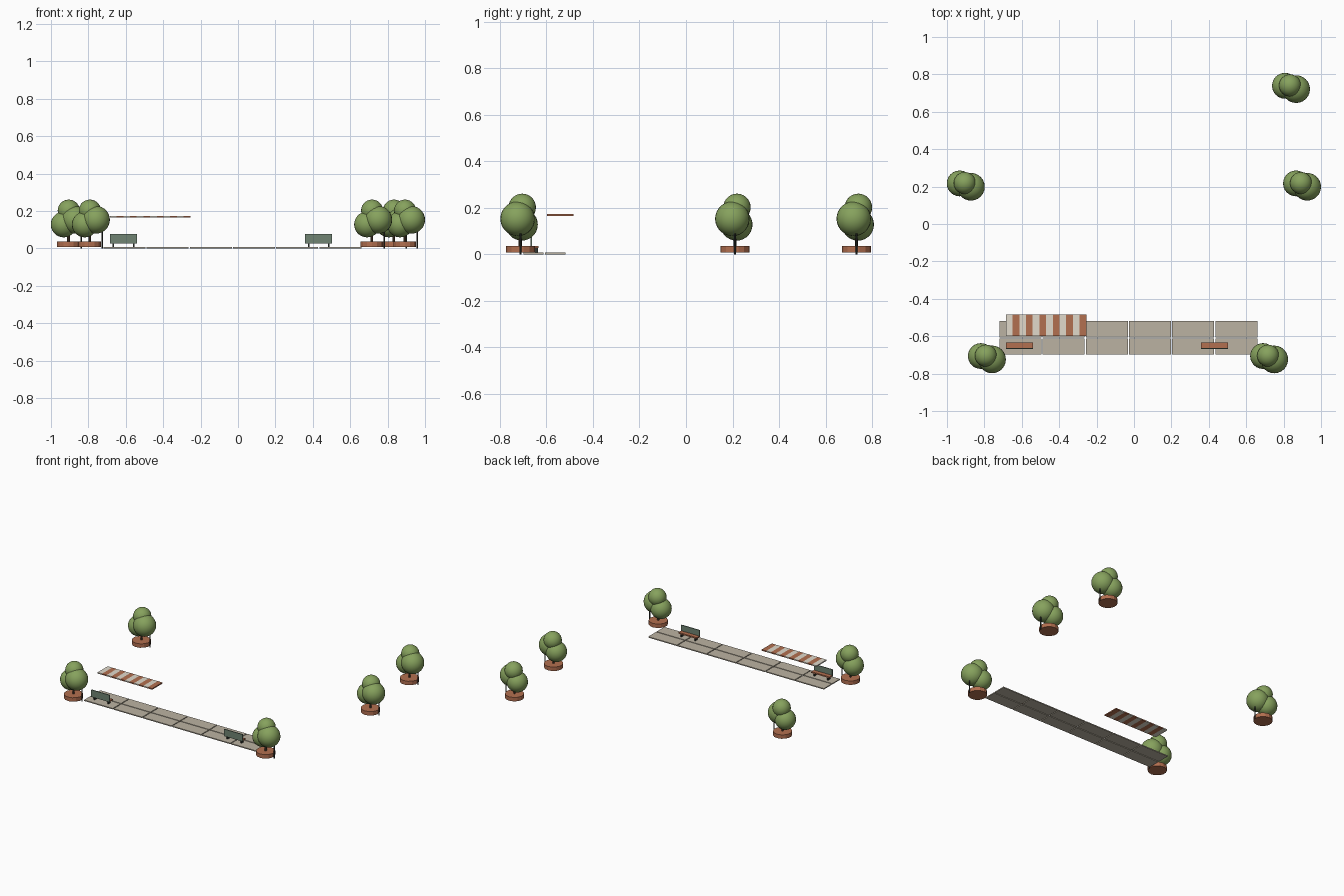
import bpy

if "Cube" in bpy.data.objects:
    bpy.data.objects.remove(bpy.data.objects["Cube"])


def material(name, rgb):
    m = bpy.data.materials.new(name)
    m.diffuse_color = (*rgb, 1)
    m.use_nodes = True
    m.node_tree.nodes["Principled BSDF"].inputs["Base Color"].default_value = m.diffuse_color
    return m


TERRACOTTA = material("terracotta", (0.45, 0.16, 0.08))
LEAF = material("leaf", (0.24, 0.36, 0.11))
DARK = material("dark_metal", (0.03, 0.035, 0.03))
BARK = material("bark", (0.10, 0.06, 0.035))
STONE = material("paving_stone", (0.50, 0.45, 0.36))
CREAM = material("cream_cloth", (0.75, 0.70, 0.60))
GREEN = material("painted_green", (0.16, 0.23, 0.17))


def finish(name, mat):
    ob = bpy.context.object
    ob.name = name
    ob.data.materials.append(mat)
    return ob


def box(name, x0, x1, y0, y1, z0, z1, mat):
    bpy.ops.mesh.primitive_cube_add(
        size=1, location=((x0 + x1) / 2, (y0 + y1) / 2, (z0 + z1) / 2))
    bpy.context.object.scale = (x1 - x0, y1 - y0, z1 - z0)
    return finish(name, mat)


def cylinder(name, x, y, z0, z1, r, sides, mat):
    bpy.ops.mesh.primitive_cylinder_add(
        vertices=sides, radius=r, depth=z1 - z0, location=(x, y, (z0 + z1) / 2))
    return finish(name, mat)


def ball(name, x, y, z, r):
    bpy.ops.mesh.primitive_uv_sphere_add(
        segments=24, ring_count=14, radius=r, location=(x, y, z))
    bpy.ops.object.shade_smooth()
    return finish(name, LEAF)


# Potted tree: round planter, trunk, side stake and three leaf clumps
def tree(x, y):
    cylinder("planter", x, y, 0.008, 0.036, 0.062, 14, TERRACOTTA)
    cylinder("trunk", x, y, 0.03, 0.15, 0.007, 8, BARK)
    cylinder("stake", x + 0.067, y, 0.0, 0.12, 0.004, 8, DARK)
    ball("leaf_clump_low", x - 0.026, y + 0.006, 0.128, 0.069)
    ball("leaf_clump_side", x + 0.034, y - 0.012, 0.153, 0.074)
    ball("leaf_clump_top", x + 0.001, y + 0.008, 0.202, 0.059)


for tx, ty in [(-0.793, -0.712), (0.716, -0.712), (-0.906, 0.211),
               (0.892, 0.211), (0.833, 0.733)]:
    tree(tx, ty)

# Pavement: two rows of six slabs with open joints
X0, STEP, GAP = -0.722, 0.2308, 0.003
for y0, y1 in [(-0.699, -0.612), (-0.606, -0.519)]:
    for i in range(6):
        box("paving_slab", X0 + i * STEP + GAP, X0 + (i + 1) * STEP - GAP,
            y0, y1, 0.0, 0.007, STONE)


# Bench with its back towards the front edge
def bench(x):
    box("bench_seat", x - 0.072, x + 0.072, -0.664, -0.633, 0.027, 0.036, TERRACOTTA)
    box("bench_back", x - 0.072, x + 0.072, -0.669, -0.663, 0.027, 0.077, GREEN)
    for s in (-1, 1):
        box("bench_leg", x + s * 0.054 - 0.004, x + s * 0.054 + 0.004,
            -0.661, -0.637, 0.0, 0.028, DARK)


bench(-0.612)
bench(0.431)

# Striped awning
W = 0.43 / 12
for i in range(12):
    box("awning_stripe", -0.685 + i * W, -0.685 + (i + 1) * W,
        -0.598, -0.484, 0.165, 0.173, TERRACOTTA if i % 2 else CREAM)
